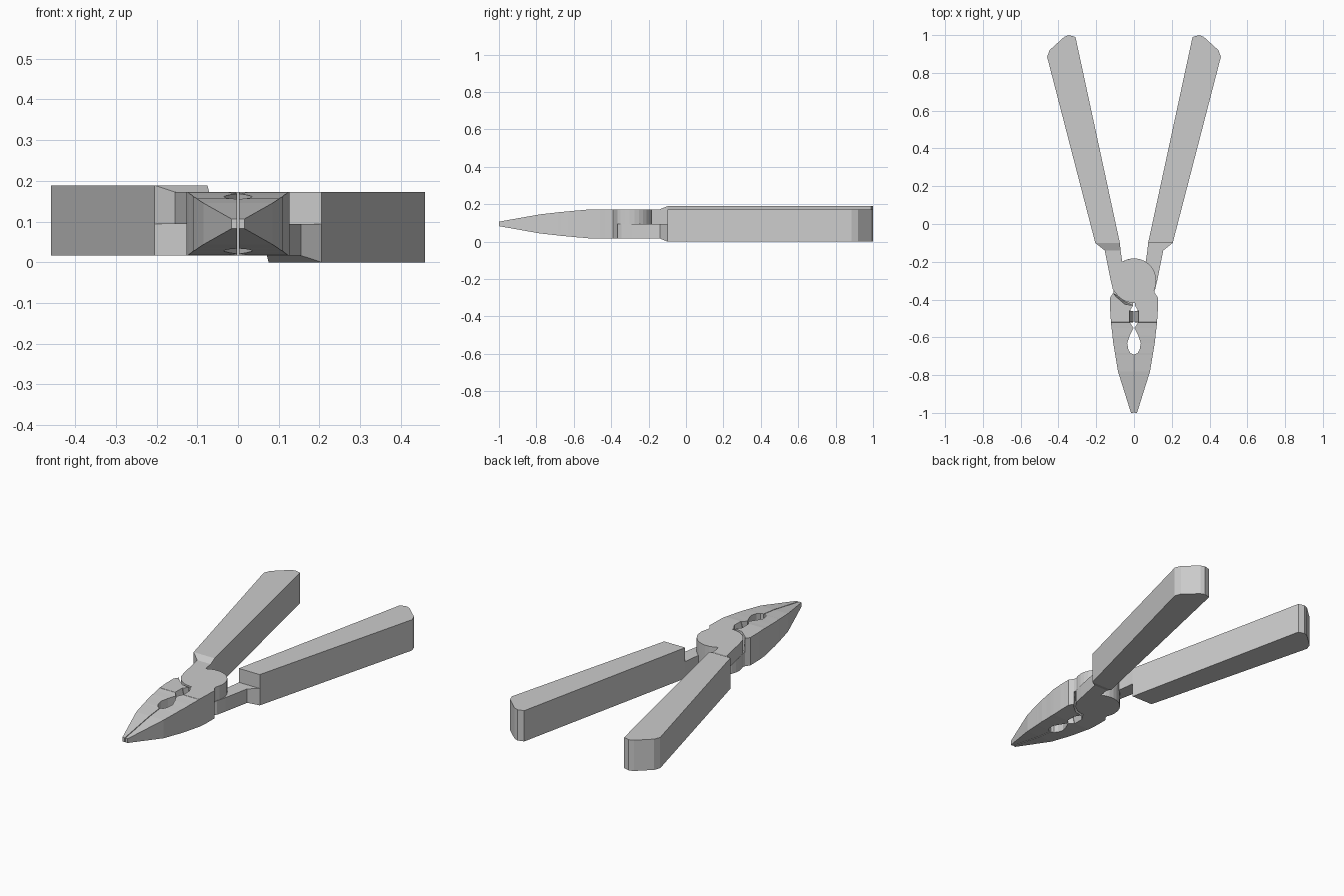
import bpy, bmesh, math

MID = 0.0945          # height of the joint plane; meshes are built relative to it
FLAT = 0.078          # half thickness of jaws and pivot


def finish(name, bm):
    bmesh.ops.recalc_face_normals(bm, faces=bm.faces)
    mesh = bpy.data.meshes.new(name)
    bm.to_mesh(mesh)
    bm.free()
    # each part appears twice, the second turned half a turn about the long axis
    for suffix, angle in (("_a", 0), ("_b", math.pi)):
        ob = bpy.data.objects.new(name + suffix, mesh)
        ob.location.z = MID
        ob.rotation_euler.y = angle
        bpy.context.collection.objects.link(ob)


def loft(name, rings):
    bm = bmesh.new()
    rows = [[bm.verts.new(p) for p in ring] for ring in rings]
    n = len(rows[0])
    for a, b in zip(rows, rows[1:]):
        for i in range(n):
            bm.faces.new((a[i], a[(i + 1) % n], b[(i + 1) % n], b[i]))
    bm.faces.new(rows[0])
    bm.faces.new(rows[-1])
    finish(name, bm)


def prism(name, pts, z0, z1, top_pts=None):
    loft(name, [[(x, y, z0) for x, y in pts],
                [(x, y, z1) for x, y in (top_pts or pts)]])


def arc(r, start, end, n):
    return [(r * math.cos(math.radians(start + (end - start) * i / n)),
             -0.3 + r * math.sin(math.radians(start + (end - start) * i / n)))
            for i in range(n + 1)]


# handle
prism("handle", [(-0.205, -0.1), (-0.46, 0.885), (-0.447, 0.92), (-0.37, 0.99),
                 (-0.345, 1.0), (-0.31, 0.99), (-0.075, -0.1)], -FLAT, MID)

# sloped shoulder from handle to neck
loft("handle_shoulder", [
    [(-0.205, -0.1, 0), (-0.205, -0.1, MID), (-0.075, -0.1, MID), (-0.075, -0.1, 0)],
    [(-0.155, -0.14, 0), (-0.155, -0.14, FLAT), (-0.071, -0.14, FLAT), (-0.071, -0.14, 0)]])

# neck, pivot disc and jaw root in one half-thickness plate
plate = [(-0.071, -0.14), (-0.155, -0.14), (-0.125, -0.29), (-0.112, -0.345)]
plate += arc(0.118, 210, 272, 5)
plate += [(0.004, -0.43), (0.126, -0.43), (0.127, -0.39), (0.11, -0.365)]
plate += arc(0.118, -25, 122, 12)
prism("pivot_plate", plate, 0, FLAT)

# stub of the jaw on the other half of the thickness, cleared round the disc
root = [(0.004, -0.432), (0.126, -0.43), (0.127, -0.39), (0.11, -0.365)]
prism("jaw_root", root + [(0.095, -0.385), (0.05, -0.424)], -FLAT, 0,
      root + [(0.092, -0.377), (0.05, -0.41)])

# jaw stations: y, inner x, inner x at mid height, outer x, half thickness
stations = [
    (-1.0, 0.002, 0.002, 0.016, 0.012), (-0.78, 0.002, 0.002, 0.085, 0.051),
    (-0.69, 0.002, 0.002, 0.1, 0.061), (-0.685, 0.018, 0.018, 0.101, 0.062),
    (-0.665, 0.03, 0.03, 0.104, 0.064), (-0.63, 0.036, 0.036, 0.11, 0.067),
    (-0.59, 0.022, 0.022, 0.114, 0.071), (-0.55, 0.003, 0.003, 0.119, 0.074),
    (-0.521, 0.022, 0.022, 0.122, 0.077), (-0.52, 0.025, 0.002, 0.122, FLAT),
    (-0.46, 0.025, 0.002, 0.126, FLAT), (-0.459, 0.022, 0.022, 0.126, FLAT),
    (-0.43, 0.004, 0.004, 0.126, FLAT)]
loft("jaw", [[(xi, y, -h), (xm, y, 0), (xi, y, h), (xo, y, h), (xo, y, -h)]
             for y, xi, xm, xo, h in stations])
